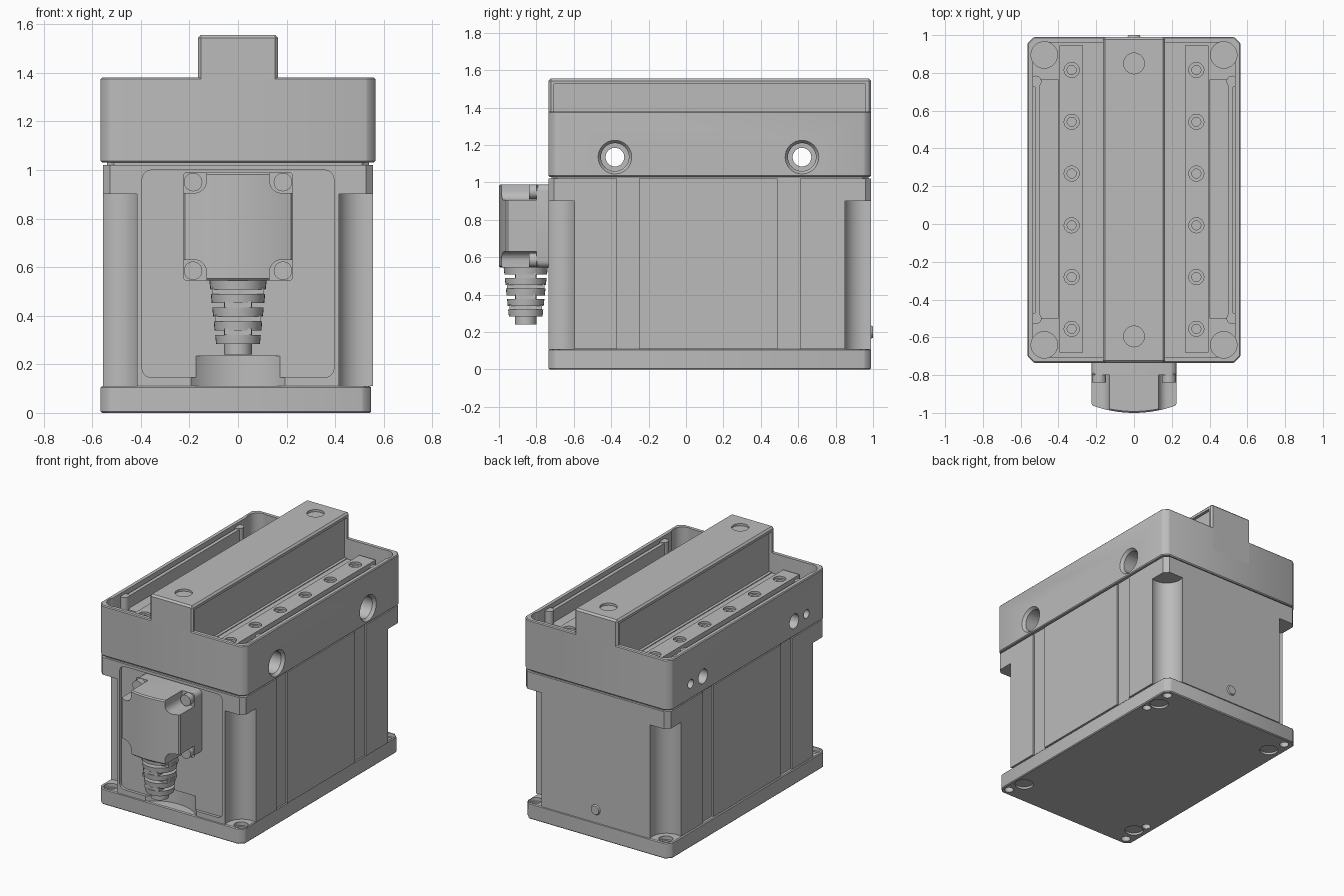
import bpy, bmesh, math
from mathutils import Matrix, Vector

if "Cube" in bpy.data.objects:
    bpy.data.objects.remove(bpy.data.objects["Cube"], do_unlink=True)

grey = bpy.data.materials.new("machined grey")
grey.use_nodes = True
grey.diffuse_color = (0.5, 0.5, 0.5, 1)
grey.node_tree.nodes["Principled BSDF"].inputs["Base Color"].default_value = (0.5, 0.5, 0.5, 1)

Y0, Y1 = -0.735, 0.99
MID = (Y0 + Y1) / 2
AXES = {"z": Matrix(), "x": Matrix.Rotation(math.pi / 2, 4, "Y"),
        "y": Matrix.Rotation(-math.pi / 2, 4, "X")}


def finish(name, bm):
    bmesh.ops.recalc_face_normals(bm, faces=bm.faces)
    me = bpy.data.meshes.new(name)
    bm.to_mesh(me)
    bm.free()
    me.materials.append(grey)
    ob = bpy.data.objects.new(name, me)
    bpy.context.scene.collection.objects.link(ob)
    return ob


def box(name, x, y, z, corner=0, segments=1, axis=2):
    """Box from ranges, optionally with cut or rounded edges along one axis."""
    bm = bmesh.new()
    bmesh.ops.create_cube(bm, size=1)
    for v in bm.verts:
        v.co = [r[0] + (c + 0.5) * (r[1] - r[0]) for c, r in zip(v.co, (x, y, z))]
    if corner:
        edges = [e for e in bm.edges
                 if abs((e.verts[0].co - e.verts[1].co).normalized()[axis]) > 0.9]
        bmesh.ops.bevel(bm, geom=edges, offset=corner, segments=segments,
                        profile=0.5, affect="EDGES")
    return finish(name, bm)


def cyl(name, centre, r, length, axis="z", r2=None, sides=32):
    """Cylinder or cone starting at centre and running along +axis."""
    bm = bmesh.new()
    bmesh.ops.create_cone(bm, cap_ends=True, segments=sides, radius1=r,
                          radius2=r if r2 is None else r2, depth=length)
    bmesh.ops.translate(bm, vec=(0, 0, length / 2), verts=bm.verts)
    bmesh.ops.transform(bm, matrix=Matrix.Translation(centre) @ AXES[axis], verts=bm.verts)
    return finish(name, bm)


def modify(ob, cutters=(), bevel=0):
    """Soften edges, subtract the cutters, and bake the result."""
    if bevel:
        b = ob.modifiers.new("edge", "BEVEL")
        b.width, b.segments, b.limit_method = bevel, 1, "ANGLE"
    for c in cutters:
        m = ob.modifiers.new("cut", "BOOLEAN")
        m.operation, m.object, m.solver = "DIFFERENCE", c, "EXACT"
    bpy.context.view_layer.update()
    ev = ob.evaluated_get(bpy.context.evaluated_depsgraph_get())
    me = bpy.data.meshes.new_from_object(ev)
    ob.modifiers.clear()
    ob.data = me
    for c in cutters:
        bpy.data.objects.remove(c, do_unlink=True)
    return ob


def corners(x, front, back):
    return [(sx * x, y, sx, sy) for sx in (-1, 1) for sy, y in ((-1, front), (1, back))]


# Base plate with corner holes and underside counterbores
cuts = []
for x, y, sx, sy in corners(0.5, -0.68, 0.935):
    cuts.append(cyl("cut", (x, y, -0.1), 0.03, 0.4))
    cuts.append(cyl("cut", (x, y, 0.085), 0.045, 0.1))
    cuts.append(cyl("cut", (sx * 0.47, y - sy * 0.12, -0.1), 0.06, 0.115))
    if sx == sy:
        cuts.append(cyl("cut", (x, y - sy * 0.21, -0.1), 0.028, 0.14))
modify(box("base_plate", (-0.565, 0.548), (Y0, Y1), (0, 0.11), 0.035), cuts, 0.006)

# Lower housing: corner scallops, front panel recess, cable relief, side grooves
cuts = [cyl("cut", (x, y, 0.05), 0.108, 0.85, sides=48)
        for x, y, sx, sy in corners(0.517, -0.697, 0.952)]
cuts.append(box("cut", (-0.395, 0.395), (Y0 - 0.1, Y0 + 0.02), (0.145, 1.0), 0.04, 5, 1))
cuts.append(cyl("cut", (0, Y0 - 0.187, 0.05), 0.27, 0.185, sides=64))
for s in (-1, 1):
    for y in (-0.37, 0.49):
        cuts.append(box("cut", sorted((s * 0.543, s * 0.7)), (y, y + 0.12), (0.05, 1.2)))
modify(box("lower_housing", (-0.556, 0.556), (Y0, Y1), (0.11, 1.02), 0.03), cuts)
box("joint_seam", (-0.54, 0.54), (Y0 + 0.015, Y1 - 0.015), (1.015, 1.035), 0.03)

# Upper block: open tray, deep corner bores, cross holes
cuts = [box("cut", (-0.535, 0.535), (Y0 + 0.03, Y1 - 0.03), (1.24, 1.6), 0.07, 5)]
cuts += [cyl("cut", (x, y, 1.1), 0.07, 0.5) for x, y, sx, sy in corners(0.475, -0.64, 0.895)]
for y, side in ((-0.38, -1), (0.62, 1)):
    cuts.append(cyl("cut", (-0.7, y, 1.135), 0.05, 1.4, "x"))
    cuts.append(cyl("cut", (0.45, y, 1.135), 0.075, 0.3, "x"))
    cuts.append(cyl("cut", (0.545, y, 1.135), 0.075, 0.02, "x", 0.09))
    cuts.append(cyl("cut", (-0.7, y + side * 0.135, 1.135), 0.03, 0.25, "x"))
modify(box("upper_block", (-0.565, 0.565), (Y0, Y1), (1.03, 1.38), 0.035), cuts, 0.006)

# Centre rail with relieved flanks and plugged screw holes
cuts = [cyl("cut", (0, y, 1.54), 0.055, 0.1) for y in (-0.595, 0.85)]
for s in (-1, 1):
    cuts.append(box("cut", sorted((s * 0.145, s * 0.3)), (Y0 + 0.03, Y1 - 0.03), (1.245, 1.525)))
modify(box("centre_rail", (-0.165, 0.165), (Y0, Y1), (1.2, 1.555)), cuts, 0.012)

for s, side in ((-1, "right"), (1, "left")):
    # Mounting strips with six holes each
    cuts = []
    for i in range(6):
        y = -0.555 + i * 0.274
        cuts.append(cyl("cut", (s * 0.33, y, 1.2), 0.024, 0.2, sides=24))
        cuts.append(cyl("cut", (s * 0.33, y, 1.285), 0.04, 0.1, sides=24))
    modify(box(side + "_mounting_strip", sorted((s * 0.27, s * 0.395)),
               (-0.68, 0.945), (1.22, 1.3)), cuts)
    # Side ledge and seal lip with round ends
    box(side + "_side_ledge", sorted((s * 0.4, s * 0.54)), (-0.5, 0.765), (1.22, 1.27))
    box(side + "_seal_lip", sorted((s * 0.5, s * 0.525)), (-0.5, 0.75), (1.22, 1.355))
    for y in (-0.5, 0.755):
        cyl(side + "_lip_end", (s * 0.52, y, 1.22), 0.03, 0.14, sides=24)

# Rear button
cyl("rear_button", (0, Y1 - 0.01, 0.2), 0.04, 0.02, "y", 0.03)

# Connector: flange, bowed cover with scooped corners, screws
Z0, Z1 = 0.545, 0.99
box("connector_flange", (-0.225, 0.225), (-0.8, Y0 + 0.03), (Z0, Z1), 0.035, 4, 1)
bm = bmesh.new()
outline = [(0.225, -0.79), (-0.225, -0.79)]
outline += [(x, -1 + 0.04 * (x / 0.225) ** 2) for x in [-0.225 + 0.45 * i / 16 for i in range(17)]]
face = bm.faces.new([bm.verts.new((x, y, Z0)) for x, y in outline])
ext = bmesh.ops.extrude_face_region(bm, geom=[face])["geom"]
bmesh.ops.translate(bm, vec=(0, 0, Z1 - Z0),
                    verts=[v for v in ext if isinstance(v, bmesh.types.BMVert)])
cover = finish("connector_cover", bm)
cuts = []
for s in (-1, 1):
    for z, out in ((0.585, -1), (0.95, 1)):
        cuts.append(box("cut", sorted((s * 0.13, s * 0.4)), (-1.1, -0.8),
                        sorted((z - out * 0.045, z + out * 0.2)), 0.05, 6, 1))
        cyl("connector_screw", (s * 0.185, -0.84, z), 0.038, 0.05, "y")
modify(cover, cuts, 0.008)

# Ribbed cable boot
CY = -0.857
cyl("boot_core", (0, CY, 0.24), 0.057, 0.32)
pitch = 0.056
for i in range(5):
    top = Z0 - i * pitch
    r = 0.118 - i * 0.006
    cyl("boot_ring", (0, CY, top - 0.037), r - 0.004, 0.037, r2=r)
    if i < 4:
        wide, deep = (0.055, r - 0.012) if i % 2 else (r - 0.012, 0.055)
        box("boot_bridge", (-wide, wide), (CY - deep, CY + deep), (top - pitch, top - 0.03))

# Smooth the round surfaces while keeping hard edges
bpy.ops.object.select_all(action="DESELECT")
for ob in bpy.context.scene.objects:
    if ob.type == "MESH":
        ob.select_set(True)
        bpy.context.view_layer.objects.active = ob
bpy.ops.object.shade_smooth_by_angle(angle=math.radians(30))
